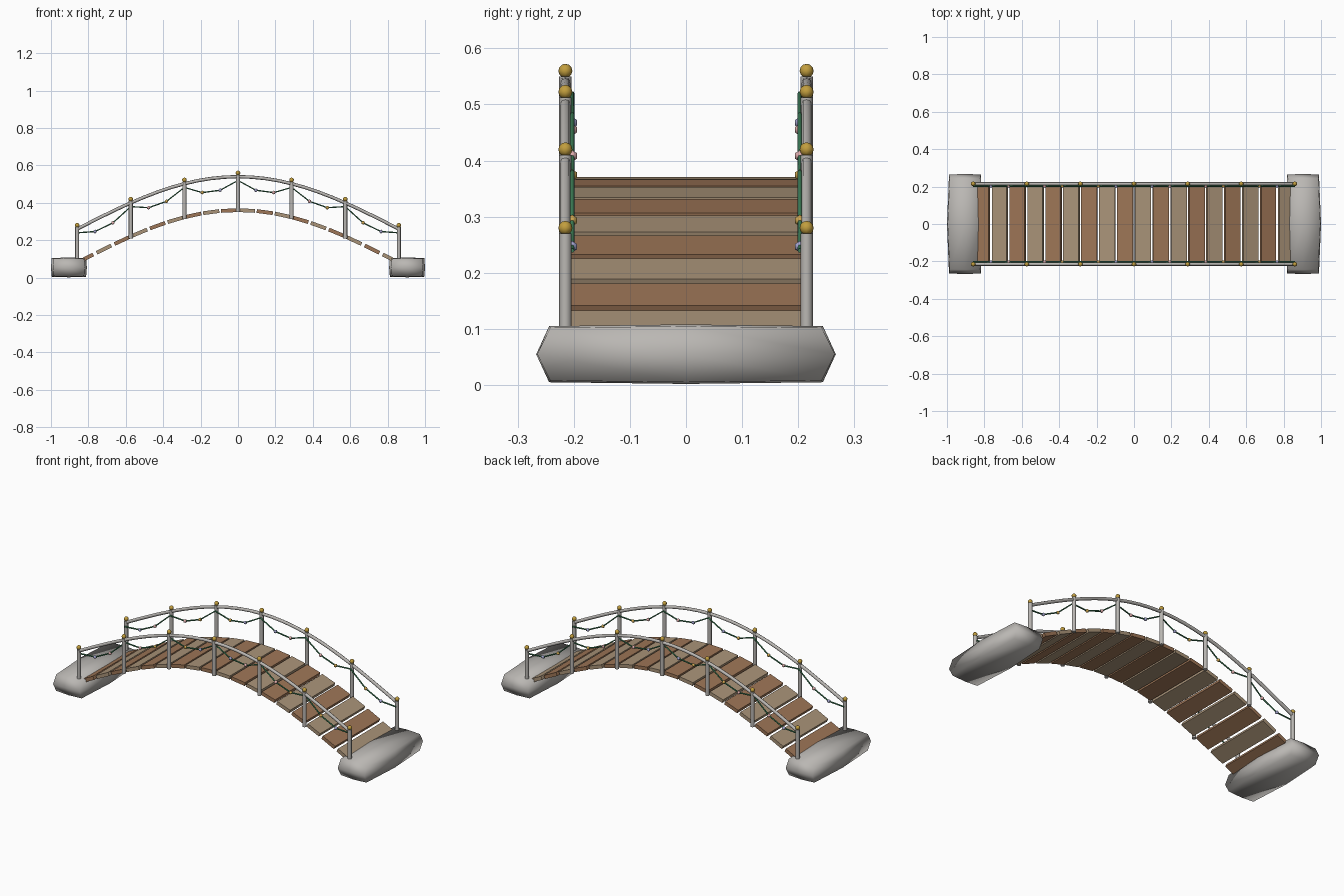
import bpy, bmesh, math
from mathutils import Vector, Matrix

cube = bpy.data.objects.get("Cube")
if cube:
    bpy.data.objects.remove(cube, do_unlink=True)

HALF = 0.86      # half span of the arch
RISE = 0.28
SIDE = 0.215     # y of the railings


def material(name, rgb):
    lin = [((c / 255 + 0.055) / 1.055) ** 2.4 for c in rgb] + [1]
    m = bpy.data.materials.new(name)
    m.use_nodes = True
    m.diffuse_color = lin
    m.node_tree.nodes["Principled BSDF"].inputs["Base Color"].default_value = lin
    return m


STONE = material("pale_stone", (186, 183, 179))
BROWN = material("brown_wood", (158, 118, 87))
TAN = material("tan_wood", (170, 148, 121))
GOLD = material("gold", (194, 158, 62))
GREEN = material("vine_green", (62, 128, 88))
PINK = material("blossom_pink", (222, 172, 172))
LILAC = material("blossom_lilac", (165, 165, 208))
YELLOW = material("blossom_yellow", (205, 165, 80))


def arch(x):
    """Height of the deck's middle line."""
    return 0.08 + RISE * math.cos(math.pi * x / (2 * HALF))


def finish(name, bm, mat, smooth=None):
    me = bpy.data.meshes.new(name)
    bm.to_mesh(me)
    bm.free()
    me.materials.append(mat)
    ob = bpy.data.objects.new(name, me)
    bpy.context.collection.objects.link(ob)
    if smooth:
        bpy.ops.object.select_all(action='DESELECT')
        ob.select_set(True)
        bpy.context.view_layer.objects.active = ob
        bpy.ops.object.shade_smooth_by_angle(angle=math.radians(smooth))
    return ob


def tube(name, points, radius, mat, sides=6):
    cu = bpy.data.curves.new(name, 'CURVE')
    cu.dimensions = '3D'
    cu.bevel_depth = radius
    cu.bevel_resolution = max(0, sides // 2 - 2)
    cu.use_fill_caps = True
    sp = cu.splines.new('POLY')
    sp.points.add(len(points) - 1)
    for p, co in zip(sp.points, points):
        p.co = (*co, 1)
    cu.materials.append(mat)
    ob = bpy.data.objects.new(name, cu)
    bpy.context.collection.objects.link(ob)


# Rounded end stones: a once-divided block whose middles bulge outward
def end_stone(name, x):
    bm = bmesh.new()
    bmesh.ops.create_cube(bm, size=2)
    bmesh.ops.subdivide_edges(bm, edges=bm.edges[:], cuts=1, use_grid_fill=True)
    for v in bm.verts:
        a, b, c = (round(k) for k in v.co)
        v.co = (a * (0.081 + 0.004 * (c == 0) + 0.011 * (b == 0)),
                b * (0.242 + 0.023 * (c == 0) + 0.002 * (a == 0)),
                c * (0.047 + 0.003 * (b == 0) + 0.003 * (a == 0)))
    bmesh.ops.translate(bm, verts=bm.verts[:], vec=(x, 0, 0.055))
    finish(name, bm, STONE, 180)


end_stone("left_end_stone", 0.904)
end_stone("right_end_stone", -0.904)

# Deck planks, tilted along the arch in alternating woods
PLANKS = 18
for i in range(PLANKS):
    x = -HALF + 2 * HALF * (i + 0.5) / PLANKS
    slope = math.atan2(arch(x + 0.01) - arch(x - 0.01), 0.02)
    bm = bmesh.new()
    bmesh.ops.create_cube(bm, size=1)
    bm.transform(Matrix.Translation((x, 0, arch(x))) @ Matrix.Rotation(-slope, 4, 'Y')
                 @ Matrix.Diagonal((0.087, 0.41, 0.02, 1)))
    finish(f"plank_{i + 1}", bm, TAN if i % 2 else BROWN)

# Railings: posts with gold knobs, handrail, vine and blossoms
BAYS = 6
post_x = [-HALF + 2 * HALF * i / BAYS for i in range(BAYS + 1)]
for side, s in (("front", -1), ("back", 1)):
    y = s * SIDE
    for i, x in enumerate(post_x):
        bm = bmesh.new()
        bmesh.ops.create_cone(bm, cap_ends=True, segments=8, radius1=0.011,
                              radius2=0.011, depth=0.2,
                              matrix=Matrix.Translation((x, y, arch(x) + 0.09)))
        finish(f"{side}_post_{i + 1}", bm, STONE, 50)
        bm = bmesh.new()
        bmesh.ops.create_uvsphere(bm, u_segments=8, v_segments=6, radius=0.0125,
                                  matrix=Matrix.Translation((x, y, arch(x) + 0.2)))
        finish(f"{side}_post_knob_{i + 1}", bm, GOLD, 60)

    steps = 24
    xs = [-HALF + 2 * HALF * k / steps for k in range(steps + 1)]
    tube(f"{side}_handrail", [(x, y, arch(x) + 0.18) for x in xs], 0.009, STONE, 8)

    # Vine sags between posts, with two blossoms in each bay
    vy = s * (SIDE - 0.012)
    vine = []
    for i in range(BAYS):
        a, b = (Vector((x, vy, arch(x) + 0.16)) for x in post_x[i:i + 2])
        for j in range(3):
            t = j / 3
            p = a.lerp(b, t) - Vector((0, 0, 0.18 * t * (1 - t)))
            vine.append(p)
            if j:
                bm = bmesh.new()
                bmesh.ops.create_icosphere(bm, subdivisions=1, radius=0.0105,
                                           matrix=Matrix.Translation(p))
                finish(f"{side}_blossom_{2 * i + j}", bm,
                       (LILAC, PINK, YELLOW)[(i + j - 1) % 3], 60)
    vine.append(b)
    tube(f"{side}_vine", vine, 0.004, GREEN)
